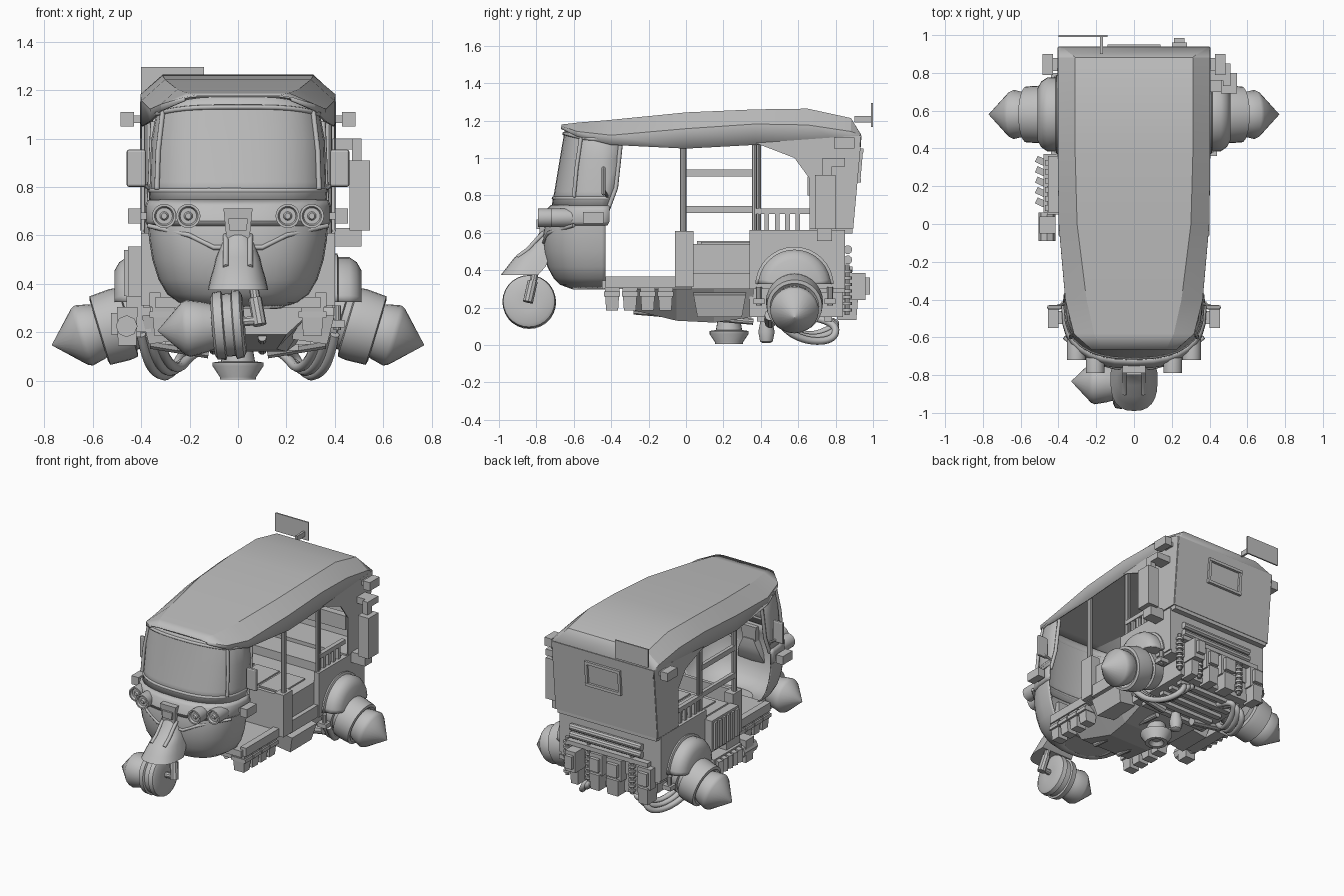
import bpy, math
from mathutils import Vector, Matrix

if "Cube" in bpy.data.objects:
    bpy.data.objects.remove(bpy.data.objects["Cube"])

grey = bpy.data.materials.new("grey")
grey.diffuse_color = (0.52, 0.52, 0.52, 1)
grey.use_nodes = True
grey.node_tree.nodes["Principled BSDF"].inputs["Base Color"].default_value = grey.diffuse_color


def finish(ob, angle=35):
    ob.data.materials.append(grey)
    bpy.ops.object.select_all(action='DESELECT')
    ob.select_set(True)
    bpy.context.view_layer.objects.active = ob
    if ob.type == 'MESH' and angle:
        bpy.ops.object.shade_smooth_by_angle(angle=math.radians(angle))
    return ob


def mesh(name, verts, faces, angle=35, thick=0):
    me = bpy.data.meshes.new(name)
    me.from_pydata([tuple(v) for v in verts], [], faces)
    ob = bpy.data.objects.new(name, me)
    bpy.context.collection.objects.link(ob)
    finish(ob, angle)
    if thick:
        m = ob.modifiers.new("thickness", 'SOLIDIFY')
        m.thickness, m.offset = thick, 0
    return ob


def loft(name, rings, closed=False, caps=False, angle=35, thick=0):
    n = len(rings[0])
    faces = []
    for i in range(len(rings) - 1):
        for j in range(n if closed else n - 1):
            k = (j + 1) % n
            faces.append((i * n + j, i * n + k, (i + 1) * n + k, (i + 1) * n + j))
    if caps:
        last = (len(rings) - 1) * n
        faces += [tuple(reversed(range(n))), tuple(range(last, last + n))]
    return mesh(name, [p for r in rings for p in r], faces, angle, thick)


def box(name, x, y, z, taper=1.0, rot=None):
    """Box from x, y, z ranges; taper scales the bottom."""
    c = Vector(((x[0] + x[1]) / 2, (y[0] + y[1]) / 2, (z[0] + z[1]) / 2))
    h = Vector((x[1] - x[0], y[1] - y[0], z[1] - z[0])) / 2
    R = Matrix.Rotation(math.radians(rot[0]), 3, rot[1]) if rot else Matrix.Identity(3)
    rings = [[c + R @ Vector((a * h.x * t, b * h.y * t, w * h.z))
              for a, b in ((-1, -1), (1, -1), (1, 1), (-1, 1))] for w, t in ((-1, taper), (1, 1))]
    return loft(name, rings, True, True, 0)


def revolve(name, origin, axis, profile, n=24, angle=35):
    q = Vector(axis).to_track_quat('Z', 'Y')
    rings = [[Vector(origin) + q @ Vector((max(r, .001) * math.cos(a), max(r, .001) * math.sin(a), d))
              for a in (math.tau * k / n for k in range(n))] for d, r in profile]
    return loft(name, rings, True, True, angle)


def rod(name, a, b, r, n=10):
    a, b = Vector(a), Vector(b)
    return revolve(name, a, b - a, [(0, r), ((b - a).length, r)], n)


def tube(name, pts, r, smooth=True):
    cu = bpy.data.curves.new(name, 'CURVE')
    cu.dimensions, cu.bevel_depth, cu.bevel_resolution, cu.use_fill_caps = '3D', r, 2, True
    cu.resolution_u = 6
    sp = cu.splines.new('NURBS' if smooth else 'POLY')
    sp.points.add(len(pts) - 1)
    for p, c in zip(sp.points, pts):
        p.co = (*c, 1)
    if smooth:
        sp.use_endpoint_u, sp.order_u = True, 3
    ob = bpy.data.objects.new(name, cu)
    bpy.context.collection.objects.link(ob)
    return finish(ob)


def u_arc(w, front, back, z, e=0.8, n=16, mid=-0.45, sag=0):
    """Horizontal U: straight sides joined by a rounded nose; sag drops the sides."""
    pts = [(-w, back, z - sag)]
    for k in range(n + 1):
        t = math.pi * (k / n - .5)
        s = math.sin(t)
        pts.append((w * math.copysign(abs(s) ** e, s), mid - (mid - front) * max(math.cos(t), 0) ** e,
                    z - sag * abs(s) ** 3))
    return pts + [(w, back, z - sag)]


# canopy: y, top z, top half width, crease z, crease half width, hem z
roof = [(-.665, 1.175, .17, 1.168, .22, 1.155), (-.58, 1.185, .21, 1.14, .315, 1.115),
        (-.40, 1.20, .25, 1.12, .36, 1.07), (0, 1.24, .30, 1.155, .395, 1.05),
        (.37, 1.256, .31, 1.18, .40, 1.07), (.65, 1.26, .31, 1.175, .40, 1.06),
        (.88, 1.21, .31, 1.14, .40, 1.06), (.935, 1.12, .38, 1.12, .40, 1.06)]
loft("canopy_roof", [[(-c, y, h), (-c, y, cz), (-t, y, z), (t, y, z), (c, y, cz), (c, y, h)]
                     for y, z, t, cz, c, h in roof], angle=18, thick=.008)
mesh("rear_wall", [(-.4, .935, 1.12), (.4, .935, 1.12), (.4, .89, .62), (-.4, .89, .62)],
     [(0, 1, 2, 3)], 0, .008)
side = [(.37, 1.08), (.45, 1.05), (.58, 1.0), (.66, .89), (.66, .62), (.89, .62), (.935, 1.12)]
for s in (-1, 1):
    mesh("rear_side_panel", [(s * .4, y, z) for y, z in side], [tuple(range(7))], 0, .008)
# rear window frame
for x in (-.14, .12):
    box("rear_window_post", (x, x + .02), (.905, .94), (.88, 1.05), rot=(-5, 'X'))
for z in (.87, 1.03):
    box("rear_window_rail", (-.14, .14), (.9 + (z - .87) * .09, .935 + (z - .87) * .09), (z, z + .02))

# windscreen shell reaching up under the canopy, with rim
loft("windscreen", [u_arc(.365, -.715, -.41, .74), u_arc(.36, -.70, -.39, .82),
                    u_arc(.355, -.67, -.355, 1.0, sag=.01), u_arc(.335, -.648, -.35, 1.13, sag=.03),
                    u_arc(.33, -.642, -.35, 1.172, sag=.065)], thick=.008)
tube("windscreen_lower_rim", u_arc(.362, -.708, -.42, .785), .010, False)
tube("windscreen_upper_rim", u_arc(.338, -.652, -.5, 1.13, sag=.03)[1:-1], .010, False)
for s in (-1, 1):
    tube("windscreen_post", [(s * .335, -.60, .79), (s * .33, -.585, .95), (s * .31, -.56, 1.12)], .011, False)
    tube("door_pillar", [(s * .365, -.42, .72), (s * .36, -.375, .84), (s * .35, -.35, 1.07)], .012, False)

# rounded front body
rows = [(.30, .16, -.60), (.325, .24, -.67), (.36, .29, -.705), (.42, .325, -.738), (.50, .35, -.755),
        (.58, .363, -.762), (.66, .37, -.75), (.74, .37, -.725)]
loft("front_body", [u_arc(w, f, -.43, z) for z, w, f in rows], angle=50, thick=.008)
mesh("front_body_base", u_arc(.18, -.60, -.43, .302), [tuple(range(19))], 0, .008)
loft("belt_band", [u_arc(.37, -.755, -.42, .64), u_arc(.38, -.762, -.41, .66),
                   u_arc(.38, -.745, -.41, .72), u_arc(.37, -.72, -.41, .745)], angle=30, thick=.008)
tube("front_crease", [(-.37, -.6, .64), (-.2, -.735, .60), (-.1, -.76, .55), (.1, -.76, .55),
                      (.2, -.735, .60), (.37, -.6, .64)], .010, False)
box("nose_vent", (-.06, .06), (-.79, -.70), (.59, .71), .8)
box("nose_vent_slot", (-.04, .04), (-.80, -.78), (.62, .67), .9)

# nose fender: stacked rounded sections
nose = [(.62, .04, -.77, -.70), (.56, .07, -.81, -.70), (.51, .09, -.855, -.71),
        (.47, .10, -.915, -.73), (.42, .115, -.955, -.75), (.375, .125, -.99, -.79)]
loft("nose_fender", [u_arc(w, f, b, z, .8, 12, b - .04) for z, w, f, b in nose], True, True, 40)
for x in (-.05, .05):
    tube("fender_rib", [(x, -.76, .60), (x, -.80, .56), (x, -.845, .51), (x, -.90, .47)], .012, False)

# front hover wheel
fa = Vector((-1, .03, -.08)).normalized()
revolve("front_wheel", (.025, -.84, .235), fa, [(0, .05), (0, .12), (.01, .138), (.04, .143), (.045, .13),
        (.08, .13), (.085, .143), (.12, .138), (.13, .12), (.13, .05)], 28)
revolve("front_thrust_cone", (-.09, -.84, .225), fa,
        [(0, .09), (.05, .105), (.115, .118), (.135, .11), (.243, 0)], angle=60)
rod("front_axle", (-.02, -.84, .24), (.10, -.84, .25), .02)
rod("front_fork", (.06, -.80, .42), (.085, -.835, .25), .02)
rod("front_damper", (.07, -.82, .34), (.09, -.845, .23), .028)

for s in (-1, 1):
    # paired headlights
    for x, y in ((.205, -.79), (.305, -.72)):
        revolve("headlight", (s * x, y + .15, .68), (0, -1, 0),
                [(0, .04), (.04, .05), (.15, .05), (.15, .04), (.135, .034), (.135, .018), (.145, .012)], 20)
    # side lamps, low front and high rear
    for x, y, z in ((.37, -.55, .65), (.40, .79, 1.05)):
        box("lamp_bracket", sorted((s * x, s * (x + .06))), (y + .02, y + .09), (z + .015, z + .045))
        box("side_lamp", sorted((s * (x + .03), s * (x + .085))), (y, y + .11), (z, z + .06))
    # mirror
    rod("mirror_arm", (s * .36, -.42, .79), (s * .42, -.44, .83), .008)
    m = box("mirror", sorted((s * .38, s * .46)), (-.452, -.43), (.80, .955))
    b = m.modifiers.new("rounding", 'BEVEL')
    b.width, b.segments = .01, 2
    # cabin posts and rails
    rod("front_post", (s * .37, -.015, .55), (s * .37, -.015, 1.08), .018)
    rod("rear_post", (s * .37, .365, .55), (s * .37, .365, 1.10), .014)
    rod("rear_post_brace", (s * .37, .392, .55), (s * .37, .392, 1.08), .009)
    box("arm_rail", sorted((s * .355, s * .385)), (.37, .66), (.70, .73))
    for k in range(4):
        box("rail_baluster", sorted((s * .36, s * .38)), (.42 + k * .055, .445 + k * .055), (.59, .705))
    # body sides
    box("side_column", sorted((s * .33, s * .40)), (-.06, .04), (.31, .61))
    box("rear_body_side", sorted((s * .36, s * .40)), (.34, .85), (.30, .615))
    box("side_sill", sorted((s * .32, s * .365)), (-.43, .36), (.305, .365))
    # sill pods
    for k in range(4):
        y = -.435 + k * .095
        box("sill_pod", sorted((s * .26, s * .355)), (y, y + .08), (.185, .305), .8)
        box("sill_pod_lid", sorted((s * .25, s * .365)), (y - .003, y + .083), (.26, .285))
    # half-round wheel arch, flat at its base
    arch = revolve("wheel_arch", (s * .38, .58, .315), (s, 0, 0),
                   [(0, .21), (.03, .21), (.035, .195), (.08, .195), (.11, .175), (.13, .14), (.13, 0)], 32)
    for v in arch.data.vertices:
        v.co.z = max(v.co.z, .325)
    # tilted hover wheel
    ax = (s * .957, 0, -.29)
    revolve("rear_hover_wheel", (s * .345, .58, .275), ax,
            [(0, .09), (0, .13), (.08, .135), (.085, .12), (.11, .12), (.115, .148), (.15, .153),
             (.235, .148), (.24, .13), (.22, .10)], 28)
    revolve("rear_thrust_cone", (s * .345, .58, .275), ax,
            [(.20, .10), (.25, .118), (.305, .13), (.325, .12), (.443, 0)], angle=60)
    for y in (.39, .77):
        rod("wheel_strut", (s * .41, y, .31), (s * .41, y, .21), .016)
        box("wheel_strut_foot", sorted((s * .37, s * .44)), (y - .03, y + .03), (.22, .25))
    # exhaust pipe bundle
    for k in range(3):
        o = k * .035
        tube("exhaust_pipe", [(s * (.40 - o), .45, .19), (s * (.38 - o), .52, .08 + o / 3),
                              (s * (.32 - o), .66, .015 + o / 3), (s * (.27 - o), .80, .03 + o),
                              (s * (.22 - o), .80, .13), (s * .14, .62, .16)], .02)
    rod("exhaust_collector", (s * .12, .45, .12), (s * .36, .45, .16), .03)
    box("chassis_skirt", sorted((s * .22, s * .39)), (.04, .32), (.16, .28), .85, (s * 8, 'Y'))

# left side guard rails
for z in (.725, .92):
    box("guard_rail", (-.385, -.36), (-.01, .37), (z - .018, z + .018))
# floor, bulkhead, seat and tail
box("floor", (-.34, .34), (-.45, .05), (.30, .345))
box("bulkhead", (-.34, .34), (-.055, -.03), (.31, .60))
box("bench_base", (-.39, .39), (.03, .36), (.30, .385))
box("bench_cushion", (-.36, .36), (.04, .50), (.38, .54))
for x in (-.2, 0, .2):
    box("cushion_pad", (x - .09, x + .09), (.08, .34), (.53, .55))
box("tail_block", (-.39, .39), (.48, .85), (.28, .60))
box("backrest", (-.39, .39), (.65, .70), (.80, .90))
box("tail_shelf", (-.39, .39), (.66, .89), (.595, .625))

# underside
belly = [(-.30, .20, .19), (-.05, .16, .13), (.15, .20, .12), (.36, .24, .15)]
loft("belly_pan", [[(-.33, y, .31), (-w, y, z), (w, y, z), (.33, y, .31)] for y, w, z in belly], True, True, 0)
box("engine_block", (-.30, .30), (.34, .84), (.15, .30))
for k in range(5):
    box("belly_rib", (-.25, .25), (.38 + k * .09, .42 + k * .09), (.125, .16))
for x in (-.1, .1):
    rod("belly_conduit", (x, -.28, .18), (x, .36, .125), .018)
revolve("belly_fan", (0, .23, .14), (0, 0, -1), [(0, .06), (.06, .07), (.065, .105), (.08, .105),
        (.125, .075), (.135, .075), (.135, .05), (.11, .03)])
revolve("belly_nozzle", (0, .43, .14), (0, 0, -1), [(0, .03), (.07, .045), (.12, .035), (.13, .02)], 14)

# left radiator, finned muffler and canister
box("radiator", (-.455, -.39), (.06, .36), (.335, .555))
for k in range(6):
    box("radiator_rib", (-.47, -.45), (.07 + k * .048, .10 + k * .048), (.35, .54))
box("muffler", (-.48, -.40), (.06, .37), (.18, .29))
for k in range(5):
    box("muffler_fin", (-.52, -.46), (.095 + k * .055, .13 + k * .055), (.19, .28), rot=(-25, 'Z'))
rod("canister", (-.46, -.09, .225), (-.46, .06, .225), .045, 8)
box("canister_case", (-.50, -.415), (-.05, .04), (.145, .305), .9)
box("canister_bracket", (-.46, -.36), (.05, .2), (.20, .35))
# right air duct
box("duct_box", (.46, .545), (.69, .80), (.62, .91))
box("duct_foot", (.40, .51), (.70, .78), (.555, .63))
box("duct_neck", (.47, .51), (.73, .78), (.90, 1.0))
box("duct_elbow", (.39, .51), (.76, .85), (.955, 1.0))

# rear machinery
for z in (.51, .455):
    rod("rear_bar", (-.26, .865, z), (.30, .865, z), .024)
box("rear_bumper", (-.32, .32), (.83, .89), (.39, .42))
for x, w, y in ((-.30, .05, .90), (-.06, .06, .90), (.08, .05, .90), (.24, .04, .96)):
    box("rear_unit", (x - w, x + w), (.84, y), (.24, .385))
    box("rear_unit_cap", (x - w * .7, x + w * .7), (y - .02, y + .025), (.27, .36))
    box("rear_unit_base", (x - w * .8, x + w * .8), (.80, .92), (.135, .25), .85)
for x in (-.18, .16, .33):
    rod("spring_core", (x, .862, .16), (x, .862, .43), .014)
    for k in range(7):
        rod("spring_coil", (x, .862, .18 + k * .034), (x, .862, .196 + k * .034), .025, 12)

# number plate on a bracket
box("plate", (-.40, -.14), (.99, 1.0), (1.165, 1.295))
box("plate_bracket", (-.18, -.165), (.90, .995), (1.19, 1.225))
